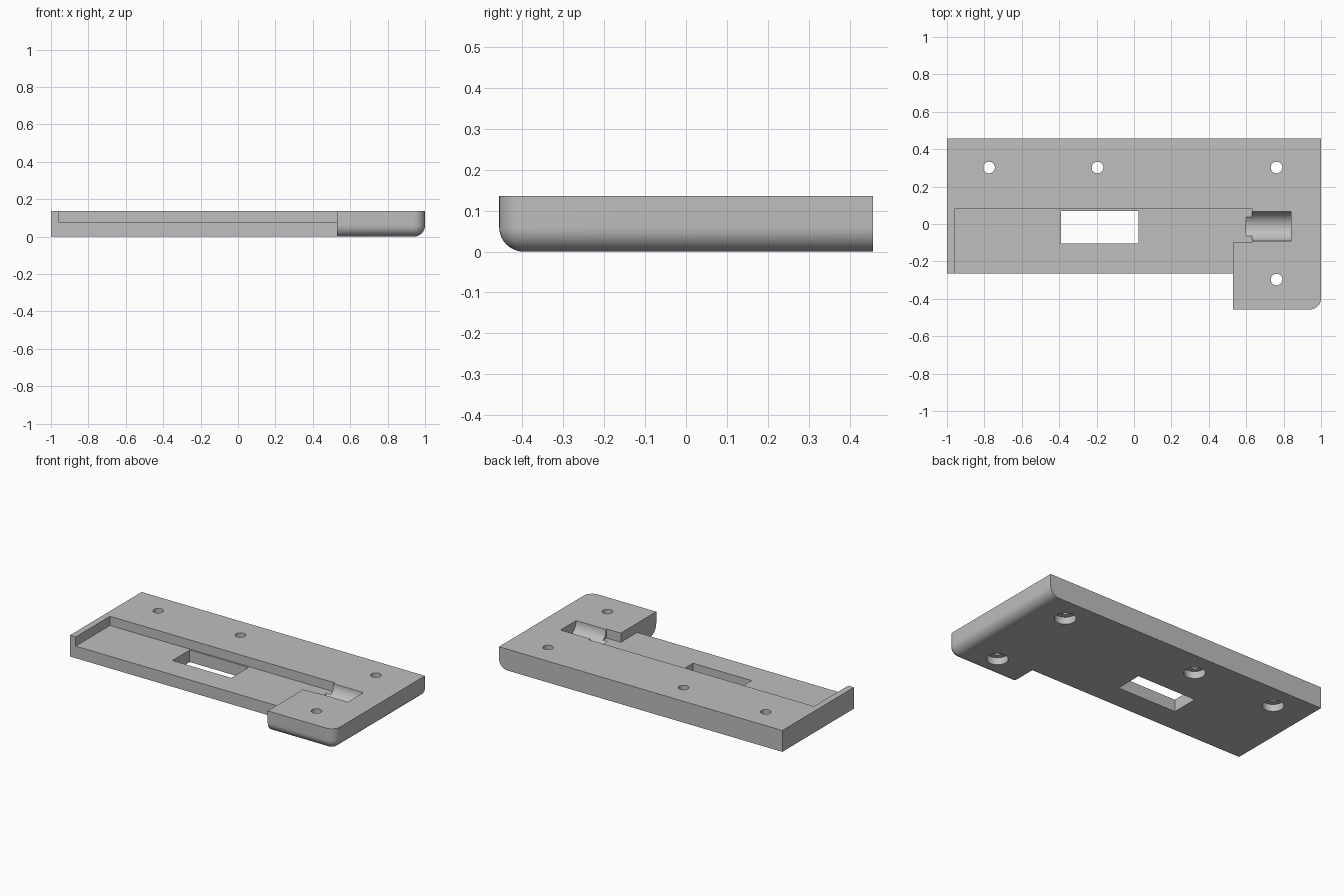
import bpy
import bmesh
import math
from mathutils import Matrix, Vector

if "Cube" in bpy.data.objects:
    bpy.data.objects.remove(bpy.data.objects["Cube"], do_unlink=True)

HALF_Y = 0.457
TOP = 0.136
FLOOR = 0.077
ROUND = 0.06


def finish(name, bm):
    mesh = bpy.data.meshes.new(name)
    bmesh.ops.recalc_face_normals(bm, faces=bm.faces[:])
    bm.to_mesh(mesh)
    bm.free()
    obj = bpy.data.objects.new(name, mesh)
    bpy.context.collection.objects.link(obj)
    return obj


def box_mesh(low, high):
    bm = bmesh.new()
    low, high = Vector(low), Vector(high)
    size = Matrix.Diagonal((high - low).to_4d())
    bmesh.ops.create_cube(bm, size=1, matrix=Matrix.Translation((low + high) / 2) @ size)
    return bm


def box(name, low, high):
    return finish(name, box_mesh(low, high))


def cylinder(name, centre, radius, length, axis="Z"):
    bm = bmesh.new()
    turn = Matrix.Rotation(math.pi / 2, 4, "Y") if axis == "X" else Matrix()
    bmesh.ops.create_cone(bm, cap_ends=True, segments=48, radius1=radius, radius2=radius,
                          depth=length, matrix=Matrix.Translation(centre) @ turn)
    return finish(name, bm)


def cut(target, cutter):
    cutter.hide_render = True
    mod = target.modifiers.new("cut", "BOOLEAN")
    mod.operation = "DIFFERENCE"
    mod.solver = "EXACT"
    mod.object = cutter
    bpy.context.view_layer.objects.active = target
    bpy.ops.object.modifier_apply(modifier=mod.name)
    bpy.data.objects.remove(cutter, do_unlink=True)


# Plate with its front, side and corner edges rounded together
bm = box_mesh((-1, -HALF_Y, 0), (1, HALF_Y, TOP))


def is_rounded(edge):
    a, b = (v.co for v in edge.verts)
    on_right = a.x > 0.9 and b.x > 0.9
    on_front = a.y < 0 and b.y < 0
    on_bottom = a.z < 0.01 and b.z < 0.01
    return on_right + on_front + on_bottom == 2


bmesh.ops.bevel(bm, geom=[e for e in bm.edges if is_rounded(e)], offset=ROUND,
                offset_type="OFFSET", segments=10, profile=0.5, affect="EDGES")
plate = finish("mounting_plate", bm)

# Stepped front outline
cut(plate, box("front_step", (-1.2, -0.6, -0.1), (0.53, -0.265, 0.3)))

# Shallow pocket, its narrow end and the through window
cut(plate, box("pocket", (-0.96, -0.5, FLOOR), (0.53, 0.08, 0.3)))
cut(plate, box("pocket_end", (0.4, -0.1, FLOOR), (0.63, 0.08, 0.3)))
cut(plate, box("window", (-0.39, -0.105, -0.1), (0.025, 0.07, 0.3)))

# Round-bottomed groove leading out of the pocket
cut(plate, cylinder("groove", (0.72, -0.013, TOP), 0.0785, 0.24, "X"))

# Screw holes with wider recesses underneath
for x, y in ((-0.775, 0.302), (-0.195, 0.302), (0.762, 0.302), (0.762, -0.297)):
    cut(plate, cylinder("screw_hole", (x, y, TOP / 2), 0.031, 0.4))
    cut(plate, cylinder("screw_recess", (x, y, 0), 0.062, 0.09))

# Single grey finish
grey = bpy.data.materials.new("plain_grey")
grey.use_nodes = True
colour = (0.52, 0.52, 0.52, 1)
grey.diffuse_color = colour
grey.node_tree.nodes["Principled BSDF"].inputs["Base Color"].default_value = colour
plate.data.materials.clear()
plate.data.materials.append(grey)

bpy.ops.object.select_all(action="DESELECT")
plate.select_set(True)
bpy.context.view_layer.objects.active = plate
bpy.ops.object.shade_smooth_by_angle(angle=math.radians(30))
